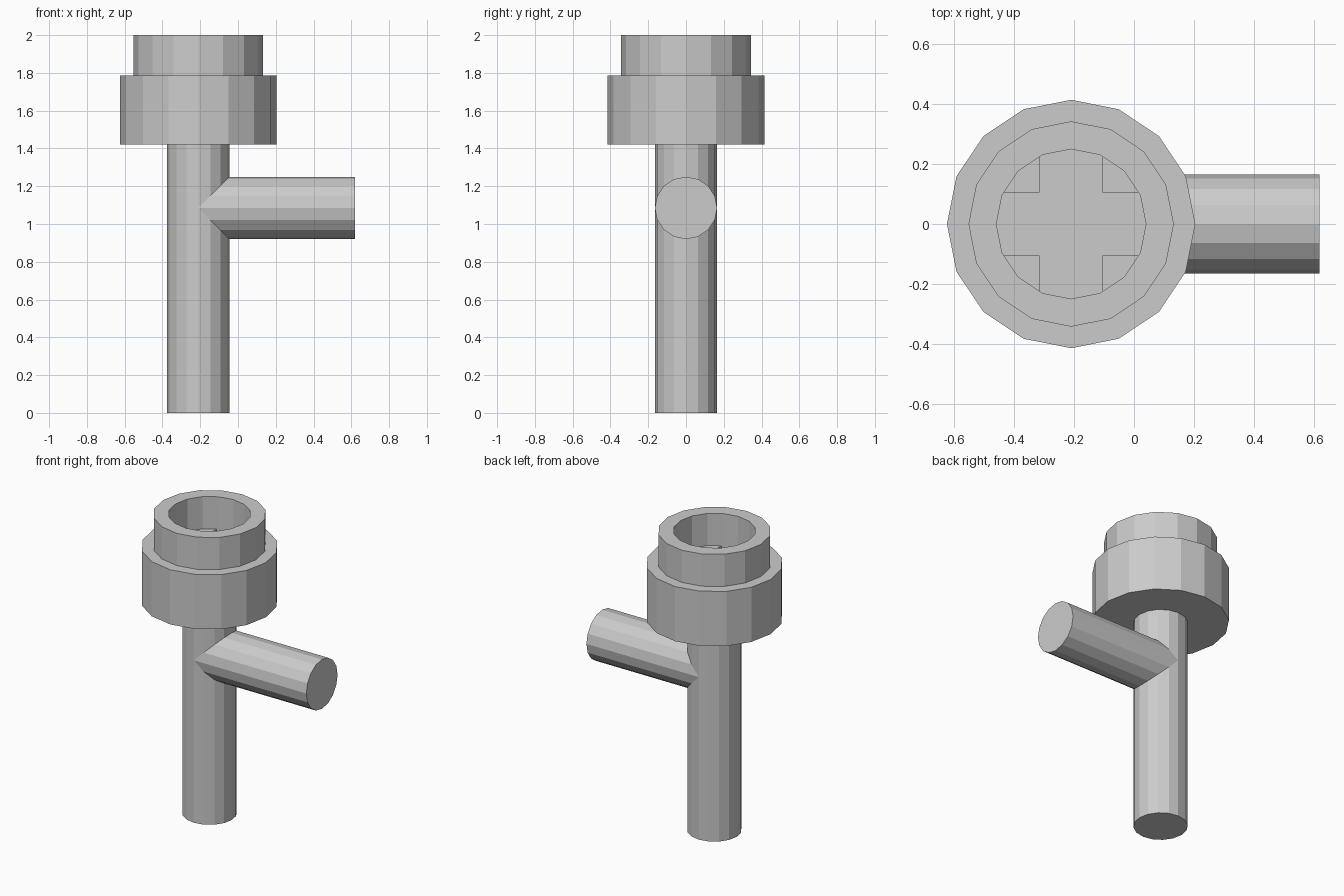
import bpy, bmesh
from math import cos, sin, pi

if "Cube" in bpy.data.objects:
    bpy.data.objects.remove(bpy.data.objects["Cube"])

SIDES = 16
CX = -0.21                      # vertical axis of the tap
PIPE_R, NOZZLE_Z = 0.165, 1.085
HOLE_R, SHOULDER_Z = 0.25, 1.785


def circle(r):
    return [(r * cos(2 * pi * k / SIDES), r * sin(2 * pi * k / SIDES)) for k in range(SIDES)]


def bridge(bm, lower, upper):
    n = len(lower)
    for k in range(n):
        j = (k + 1) % n
        bm.faces.new((lower[k], lower[j], upper[j], upper[k]))


def lathe(bm, profile):
    rings = [[bm.verts.new((x, y, z)) for x, y in circle(r)] for r, z in profile]
    for a, b in zip(rings, rings[1:]):
        bridge(bm, a, b)
    return rings


def finish(bm, name, location):
    mesh = bpy.data.meshes.new(name)
    bm.to_mesh(mesh)
    bm.free()
    obj = bpy.data.objects.new(name, mesh)
    obj.location = location
    bpy.context.collection.objects.link(obj)


# Vertical stem, closed at the foot
bm = bmesh.new()
rings = lathe(bm, [(PIPE_R, 0), (PIPE_R, 1.42)])
bm.faces.new(rings[0][::-1])
finish(bm, "stem", (CX, 0, 0))

# Side nozzle, mitred where it meets the stem
bm = bmesh.new()
start = [bm.verts.new((abs(z), y, z)) for y, z in circle(PIPE_R)]
end = [bm.verts.new((0.62 - CX, y, z)) for y, z in circle(PIPE_R)]
bridge(bm, start, end)
bm.faces.new(end)
finish(bm, "nozzle", (CX, 0, NOZZLE_Z))

# Collar with the hollow raised ring on top
bm = bmesh.new()
lathe(bm, [(PIPE_R, 1.42), (0.415, 1.42), (0.415, SHOULDER_Z), (0.343, SHOULDER_Z),
           (0.343, 2.0), (HOLE_R, 2.0), (HOLE_R, SHOULDER_Z)])
finish(bm, "collar", (CX, 0, 0))

# Cross-shaped socket in the floor of the ring
bm = bmesh.new()
A, SOCKET_Z = 0.105, 1.5
c = circle(HOLE_R)
t = (A - c[1][1]) / (c[2][1] - c[1][1])
reach = c[1][0] + t * (c[2][0] - c[1][0])
top, bottom = [], []
for q in range(4):
    pts = [c[0], c[1], (reach, A), (A, A), (A, reach), c[3], c[2]]
    for _ in range(q):
        pts = [(-y, x) for x, y in pts]
    v = [bm.verts.new((x, y, SHOULDER_Z)) for x, y in pts]
    bm.faces.new((v[2], v[6], v[4], v[3]))      # floor between the arms
    top += v[:6]
    bottom += [bm.verts.new((x, y, SOCKET_Z)) for x, y in pts[:6]]
bridge(bm, top, bottom)
bm.faces.new(bottom)
finish(bm, "cross_socket", (CX, 0, 0))
